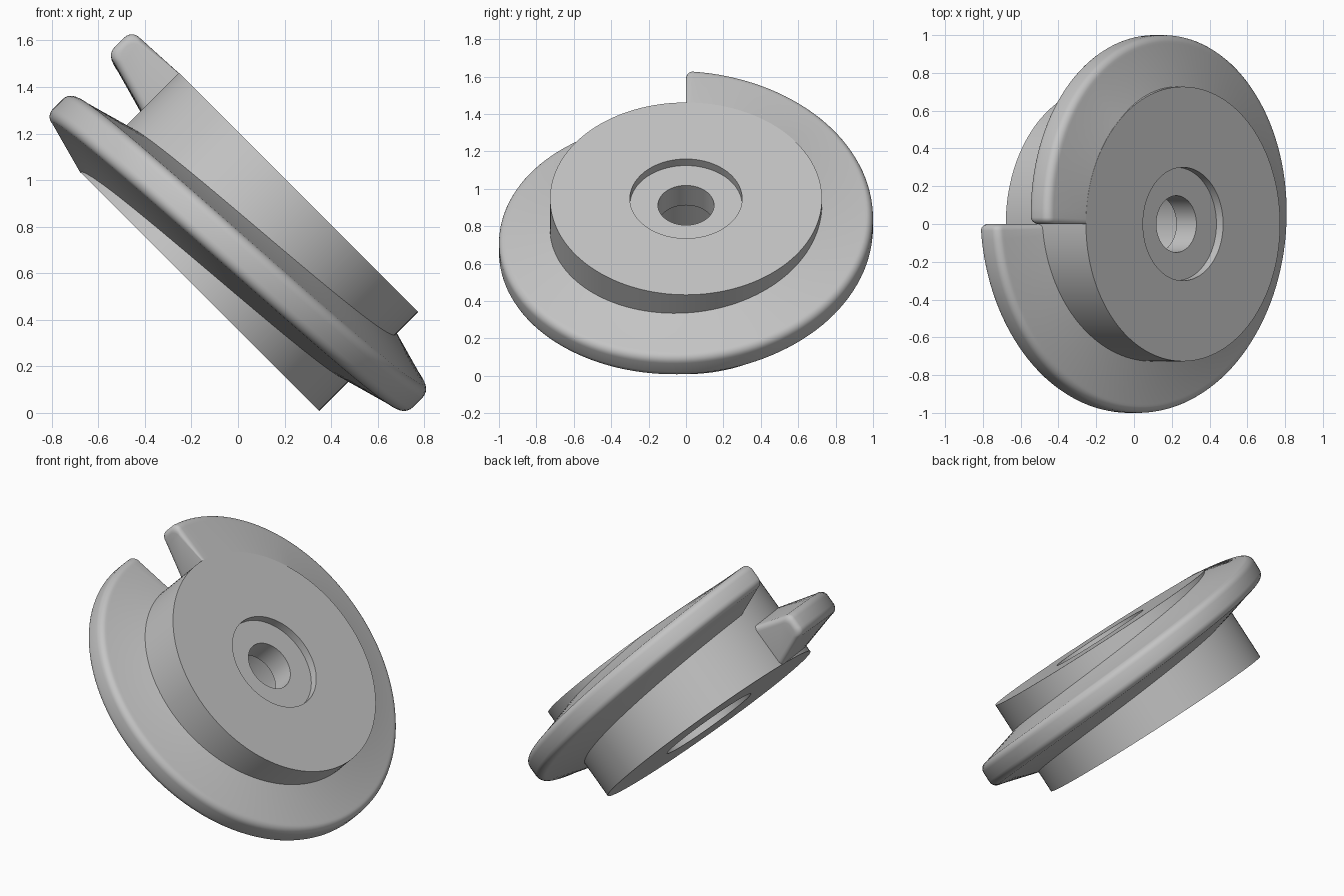
import bpy, bmesh, math
from mathutils import Matrix

cube = bpy.data.objects.get("Cube")
if cube:
    bpy.data.objects.remove(cube, do_unlink=True)

HUB_R, HALF_H = 0.727, 0.3
RIM_R, ROUND = 1.0, 0.045
START, PITCH = -0.165, 0.378
ROOT_HALF, TIP_HALF = 0.14, 0.064
PLACE = Matrix.Translation((0.0475, 0, 0.735)) @ Matrix.Rotation(math.radians(45), 4, 'Y')

grey = bpy.data.materials.new("plain grey")
grey.use_nodes = True
grey.diffuse_color = (0.55, 0.55, 0.55, 1)
grey.node_tree.nodes["Principled BSDF"].inputs["Base Color"].default_value = (0.55, 0.55, 0.55, 1)


def skin(name, rings, closed):
    """Join successive closed rings of points into one tilted surface."""
    bm = bmesh.new()
    loops = [[bm.verts.new(p) for p in ring] for ring in rings]
    pairs = list(zip(loops, loops[1:]))
    if closed:
        pairs.append((loops[-1], loops[0]))
    for a, b in pairs:
        for i in range(len(a)):
            j = (i + 1) % len(a)
            bm.faces.new((a[i], a[j], b[j], b[i]))
    if not closed:
        bm.faces.new(loops[0])
        bm.faces.new(loops[-1])
    bmesh.ops.recalc_face_normals(bm, faces=bm.faces)
    bm.transform(PLACE)
    mesh = bpy.data.meshes.new(name)
    bm.to_mesh(mesh)
    bm.free()
    obj = bpy.data.objects.new(name, mesh)
    bpy.context.collection.objects.link(obj)
    mesh.materials.append(grey)
    bpy.ops.object.select_all(action='DESELECT')
    obj.select_set(True)
    bpy.context.view_layer.objects.active = obj
    bpy.ops.object.shade_smooth_by_angle(angle=math.radians(32))
    return obj


def around(r, z, angle):
    return (-r * math.cos(angle), -r * math.sin(angle), z)


# Hub: a drum with a shallow recess on top, a deep one below and a bore between
hub_profile = [(0.15, 0.25), (0.3, 0.25), (0.3, HALF_H), (HUB_R, HALF_H),
               (HUB_R, -HALF_H), (0.3, -HALF_H), (0.3, 0.1), (0.15, 0.1)]
STEPS = 128
skin("hub", [[around(r, z, math.tau * k / STEPS) for r, z in hub_profile]
             for k in range(STEPS)], True)


# Thread: one turn of a tapered ridge with a rounded crest
def half_width(r):
    t = (r - HUB_R) / (RIM_R - HUB_R)
    return ROOT_HALF + (TIP_HALF - ROOT_HALF) * t


def ridge_profile(inset):
    """Upper half of the cross-section from root to crest, then mirrored."""
    tip = RIM_R - inset
    upper = [(HUB_R - 0.005, half_width(HUB_R) - inset)]
    for k in range(7):
        a = math.radians(15 * k)
        r = tip - ROUND + ROUND * math.sin(a)
        upper.append((r, half_width(tip - ROUND) - inset - ROUND * (1 - math.cos(a))))
    return upper + [(r, -w) for r, w in reversed(upper)]


# Stations along the turn, with the cross-section shrinking at the rounded ends
END = 0.035
stations = []
for k in range(6):
    a = math.radians(18 * k)
    stations.append((END * (1 - math.sin(a)), END * (1 - math.cos(a))))
stations = [(s[1], END - END * math.sin(math.acos(max(0, 1 - s[1] / END)))) for s in stations]
ends = [(angle, inset) for angle, inset in stations]
first = ends[-1][0]
middle = [(first + (math.tau - 2 * first) * k / STEPS, 0) for k in range(1, STEPS)]
path = ends + middle + [(math.tau - a, i) for a, i in reversed(ends)]

rings = []
for angle, inset in path:
    centre = START + PITCH * angle / math.tau
    rings.append([around(r, min(centre + w, HALF_H - 0.0005), angle)
                  for r, w in ridge_profile(inset)])
skin("thread", rings, False)
